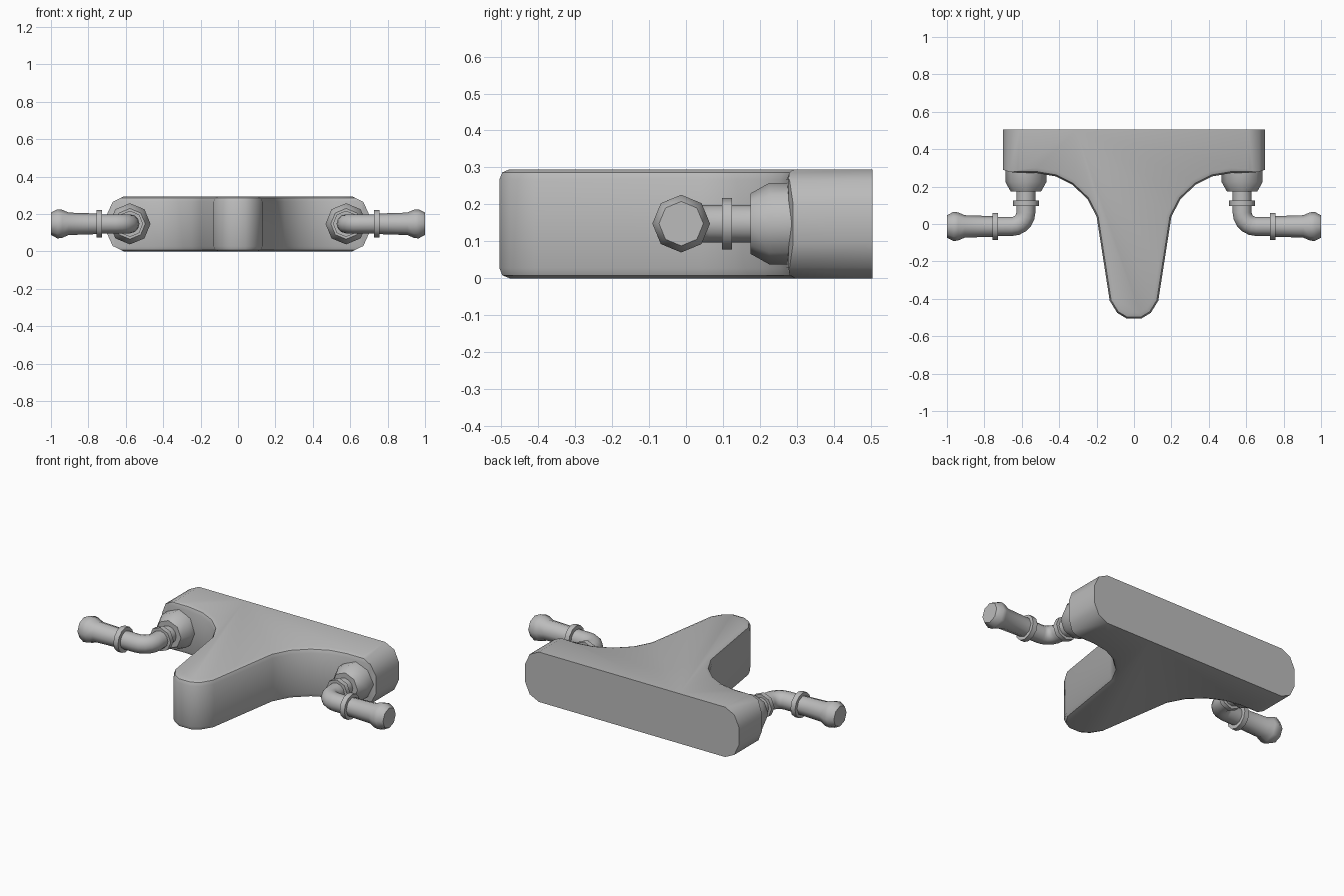
import bpy, bmesh, math

if "Cube" in bpy.data.objects:
    bpy.data.objects.remove(bpy.data.objects["Cube"])

mat = bpy.data.materials.new("grey metal")
mat.diffuse_color = (0.5, 0.5, 0.5, 1)
mat.use_nodes = True
mat.node_tree.nodes["Principled BSDF"].inputs["Base Color"].default_value = mat.diffuse_color
ZC = 0.148


def finish(name, bm, angle):
    bmesh.ops.recalc_face_normals(bm, faces=bm.faces)
    me = bpy.data.meshes.new(name)
    bm.to_mesh(me)
    bm.free()
    me.materials.append(mat)
    ob = bpy.data.objects.new(name, me)
    bpy.context.collection.objects.link(ob)
    bpy.ops.object.select_all(action='DESELECT')
    ob.select_set(True)
    bpy.context.view_layer.objects.active = ob
    bpy.ops.object.shade_smooth_by_angle(angle=math.radians(angle))
    return ob


def prism(points, vec):
    bm = bmesh.new()
    f = bm.faces.new([bm.verts.new(p) for p in points])
    r = bmesh.ops.extrude_face_region(bm, geom=[f])
    bmesh.ops.translate(bm, vec=vec, verts=[v for v in r["geom"] if isinstance(v, bmesh.types.BMVert)])
    bmesh.ops.recalc_face_normals(bm, faces=bm.faces)
    return bm


# T-shaped body: plan outline with rounded upper and lower rims
half = [(0.70, 0.505), (0.70, 0.29), (0.66, 0.277), (0.52, 0.272), (0.42, 0.255),
        (0.33, 0.21), (0.25, 0.135), (0.20, 0.04), (0.13, -0.41), (0.09, -0.475), (0.04, -0.505)]
outline = half + [(-x, y) for x, y in reversed(half)]
bm = prism([(x, y, 0) for x, y in outline], (0, 0, 0.295))
rim = [e for e in bm.edges
       if abs(e.verts[0].co.z - e.verts[1].co.z) < 1e-5
       and min(v.co.y for v in e.verts) < 0.5
       and max(abs(v.co.x) for v in e.verts) < 0.69]
bmesh.ops.bevel(bm, geom=rim, offset=0.028, segments=2, profile=0.5, affect='EDGES')
body = finish("faucet_body", bm, 40)

# Rounded ends of the wall plate, cut with an x-z profile
q = [(0.70, 0.052), (0.67, 0.118), (0.61, 0.1475)]
sect = q + [(-x, z) for x, z in reversed(q)]
sect += [(-x, -z) for x, z in sect]
sect = [(x, -1, 0.1475 + z) for x, z in sect]
cut = finish("end_cutter", prism(sect, (0, 2, 0)), 40)
mod = body.modifiers.new("round ends", 'BOOLEAN')
mod.operation, mod.solver, mod.object = 'INTERSECT', 'EXACT', cut
bpy.context.view_layer.objects.active = body
bpy.ops.object.modifier_apply(modifier=mod.name)
bpy.data.objects.remove(cut)
body.select_set(True)
bpy.ops.object.shade_smooth_by_angle(angle=math.radians(40))


# Sweep of round sections (x, y, heading, radius), mirrored to both sides
def sweep(name, sections, sides=8):
    bm = bmesh.new()
    rings = []
    for x, y, h, r in sections:
        ring = []
        for i in range(sides):
            a = 2 * math.pi * i / sides
            u, w = r * math.cos(a), r * math.sin(a)
            ring.append(bm.verts.new((x - u * math.sin(h), y + u * math.cos(h), ZC + w)))
        rings.append(ring)
    for a, b in zip(rings, rings[1:]):
        for i in range(sides):
            j = (i + 1) % sides
            bm.faces.new((a[i], a[j], b[j], b[i]))
    bm.faces.new(rings[0])
    bm.faces.new(rings[-1])
    ob = finish(name, bm, 46)
    ob.modifiers.new("both sides", 'MIRROR')


PX, PY, R = 0.578, -0.013, 0.075
D = -math.pi / 2
sweep("wall_flanges", [(PX, y, D, r) for y, r in
                       [(0.30, 0.11), (0.225, 0.11), (0.175, 0.082)]])
sweep("pipe_collars", [(PX, 0.125, D, 0.07), (PX, 0.097, D, 0.07)])

# Elbow pipe from the flange out to the side
path = [(PX, 0.19, D, 0.051)]
for i in range(6):
    a = math.pi / 2 * i / 5
    path.append((PX + R - R * math.cos(a), PY + R - R * math.sin(a), D + a, 0.051))
path.append((0.76, PY, 0, 0.051))
sweep("elbow_pipes", path, 12)

# Side grips
sweep("grip_collars", [(0.726, PY, 0, 0.073), (0.756, PY, 0, 0.073)], 12)
sweep("grips", [(x, PY, 0, r) for x, r in
                [(0.75, 0.055), (0.905, 0.06), (0.94, 0.075), (0.965, 0.078), (1.0, 0.06)]])
